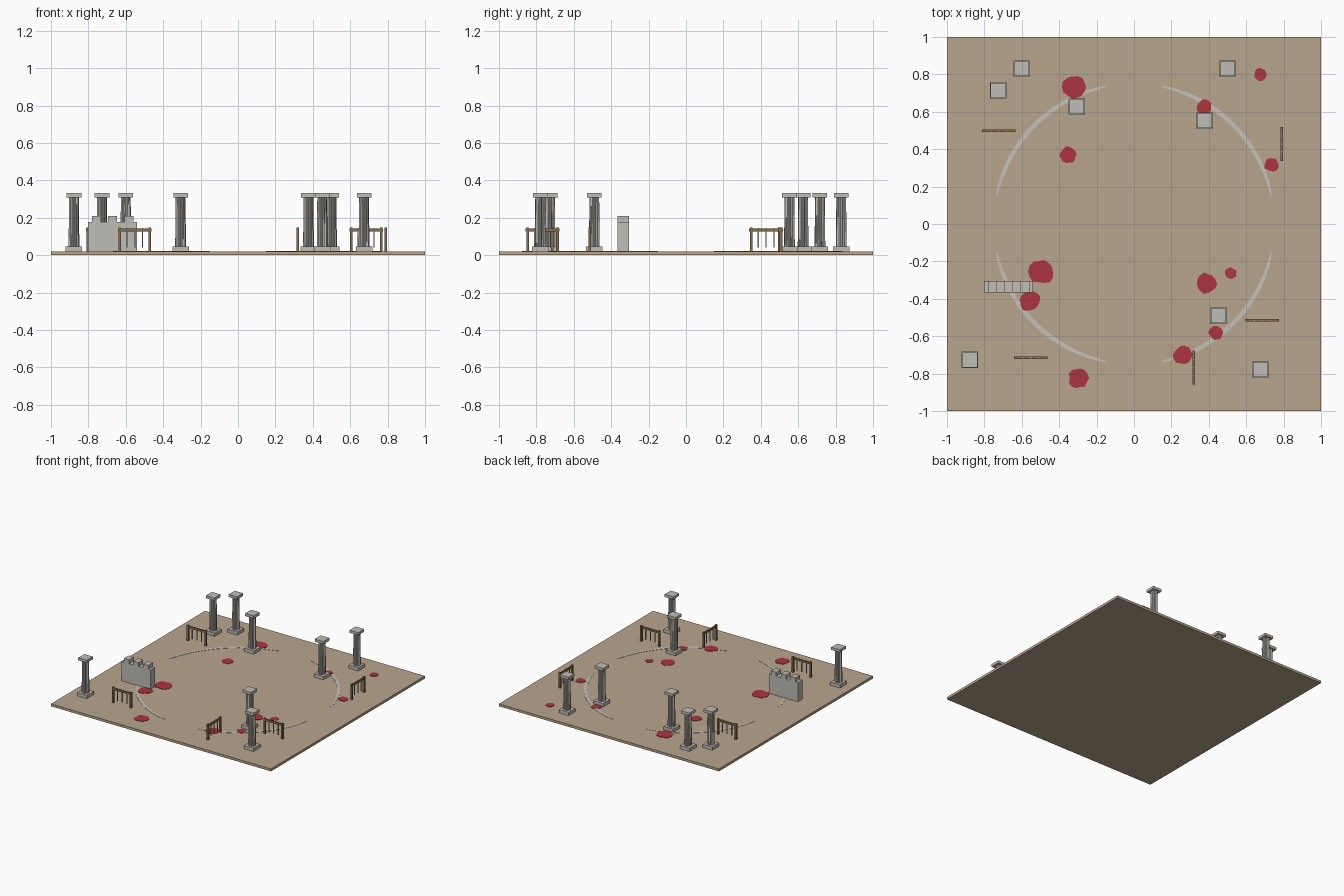
import bpy, bmesh, math, random
from mathutils import Matrix

if "Cube" in bpy.data.objects:
    bpy.data.objects.remove(bpy.data.objects["Cube"])

random.seed(4)
FLOOR = 0.02


def material(name, rgb):
    m = bpy.data.materials.new(name)
    m.diffuse_color = (*rgb, 1)
    m.use_nodes = True
    m.node_tree.nodes["Principled BSDF"].inputs["Base Color"].default_value = m.diffuse_color
    return m


SAND = material("sand", (0.48, 0.38, 0.265))
STONE = material("stone", (0.53, 0.51, 0.47))
CHALK = material("pale_chalk", (0.56, 0.53, 0.48))
WOOD = material("brown_wood", (0.24, 0.155, 0.075))
STEEL = material("steel", (0.45, 0.43, 0.40))
RED = material("dark_red", (0.42, 0.035, 0.05))


def box(bm, x0, x1, y0, y1, z0, z1):
    m = Matrix.Translation(((x0 + x1) / 2, (y0 + y1) / 2, (z0 + z1) / 2))
    m = m @ Matrix.Diagonal((x1 - x0, y1 - y0, z1 - z0, 1))
    return bmesh.ops.create_cube(bm, size=1, matrix=m)


def prism(bm, lower, upper, z0, z1):
    """Closed solid between two outlines with equal point counts."""
    a = [bm.verts.new((x, y, z0)) for x, y in lower]
    b = [bm.verts.new((x, y, z1)) for x, y in upper]
    n = len(a)
    for i in range(n):
        j = (i + 1) % n
        bm.faces.new((a[i], a[j], b[j], b[i]))
    bm.faces.new(a[::-1])
    bm.faces.new(b)


def finish(bm, name, mat, loc=(0, 0, 0), turn=0.0):
    bmesh.ops.recalc_face_normals(bm, faces=bm.faces[:])
    me = bpy.data.meshes.new(name)
    bm.to_mesh(me)
    bm.free()
    me.materials.append(mat)
    ob = bpy.data.objects.new(name, me)
    ob.location = loc
    ob.rotation_euler[2] = turn
    bpy.context.collection.objects.link(ob)
    return ob


# Ground: four square tiles
for sx in (-1, 0):
    for sy in (-1, 0):
        bm = bmesh.new()
        box(bm, sx, sx + 1, sy, sy + 1, 0, FLOOR)
        finish(bm, "ground_tile", SAND)


# Columns: square plinth, fluted shaft, square cap
def flutes(r, count=10):
    pts = []
    for i in range(count * 3):
        a = 2 * math.pi * i / (count * 3)
        k = r * (0.84 if i % 3 == 2 else 1.0)
        pts.append((k * math.cos(a), k * math.sin(a)))
    return pts


for x, y in [(-0.60, 0.83), (-0.727, 0.716), (-0.307, 0.626), (0.50, 0.83),
             (0.377, 0.553), (0.45, -0.49), (0.674, -0.78), (-0.877, -0.727)]:
    bm = bmesh.new()
    box(bm, -0.044, 0.044, -0.044, 0.044, 0, 0.027)
    prism(bm, flutes(0.029), flutes(0.026), 0.027, 0.292)
    box(bm, -0.039, 0.039, -0.039, 0.039, 0.29, 0.312)
    finish(bm, "column", STONE, (x, y, FLOOR))

# Ruined wall with three battlements
bm = bmesh.new()
box(bm, -0.803, -0.54, -0.365, -0.305, FLOOR, 0.178)
for x in (-0.757, -0.671, -0.583):
    box(bm, x - 0.023, x + 0.023, -0.365, -0.305, 0.178, 0.21)
finish(bm, "battlement_wall", STONE)

# Weapon racks: two posts, a beam and three hanging rods
for x, y, turn in [(-0.723, 0.498, 0), (-0.552, -0.715, 0), (0.685, -0.515, 0),
                   (0.79, 0.428, math.pi / 2), (0.32, -0.767, math.pi / 2)]:
    bm = bmesh.new()
    for s in (-1, 1):
        box(bm, s * 0.08 - 0.007, s * 0.08 + 0.007, -0.007, 0.007, 0, 0.128)
    box(bm, -0.09, 0.09, -0.006, 0.006, 0.107, 0.123)
    finish(bm, "rack_frame", WOOD, (x, y, FLOOR), turn)
    bm = bmesh.new()
    for k in (-0.042, 0, 0.042):
        box(bm, k - 0.003, k + 0.003, -0.003, 0.003, 0.022, 0.125)
    finish(bm, "rack_rods", STEEL, (x, y, FLOOR), turn)

# Ring markings: four thin arcs that narrow towards the ends
for q in range(4):
    outer, inner = [], []
    steps = 20
    for i in range(steps + 1):
        t = i / steps
        a = math.radians(11.5 + 67 * t)
        w = 0.003 + 0.009 * math.sin(math.pi * t) ** 0.5
        outer.append(((0.75 + w) * math.cos(a), (0.75 + w) * math.sin(a)))
        inner.append(((0.75 - w) * math.cos(a), (0.75 - w) * math.sin(a)))
    ring = outer + inner[::-1]
    bm = bmesh.new()
    prism(bm, ring, ring, FLOOR, FLOOR + 0.002)
    finish(bm, "ring_marking", CHALK, turn=q * math.pi / 2)

# Red stains: thin irregular plates
for x, y, r in [(-0.317, 0.733, 0.066), (0.375, 0.625, 0.04), (0.677, 0.80, 0.034),
                (-0.353, 0.37, 0.046), (0.736, 0.316, 0.039), (-0.495, -0.255, 0.067),
                (-0.558, -0.412, 0.057), (0.386, -0.318, 0.057), (0.517, -0.264, 0.032),
                (0.437, -0.58, 0.039), (0.26, -0.70, 0.05), (-0.296, -0.825, 0.054)]:
    pts = []
    for i in range(14):
        a = 2 * math.pi * i / 14
        k = r * random.uniform(0.86, 1.08)
        pts.append((k * math.cos(a), k * math.sin(a)))
    bm = bmesh.new()
    prism(bm, pts, pts, 0, 0.003)
    finish(bm, "red_stain", RED, (x, y, FLOOR))
